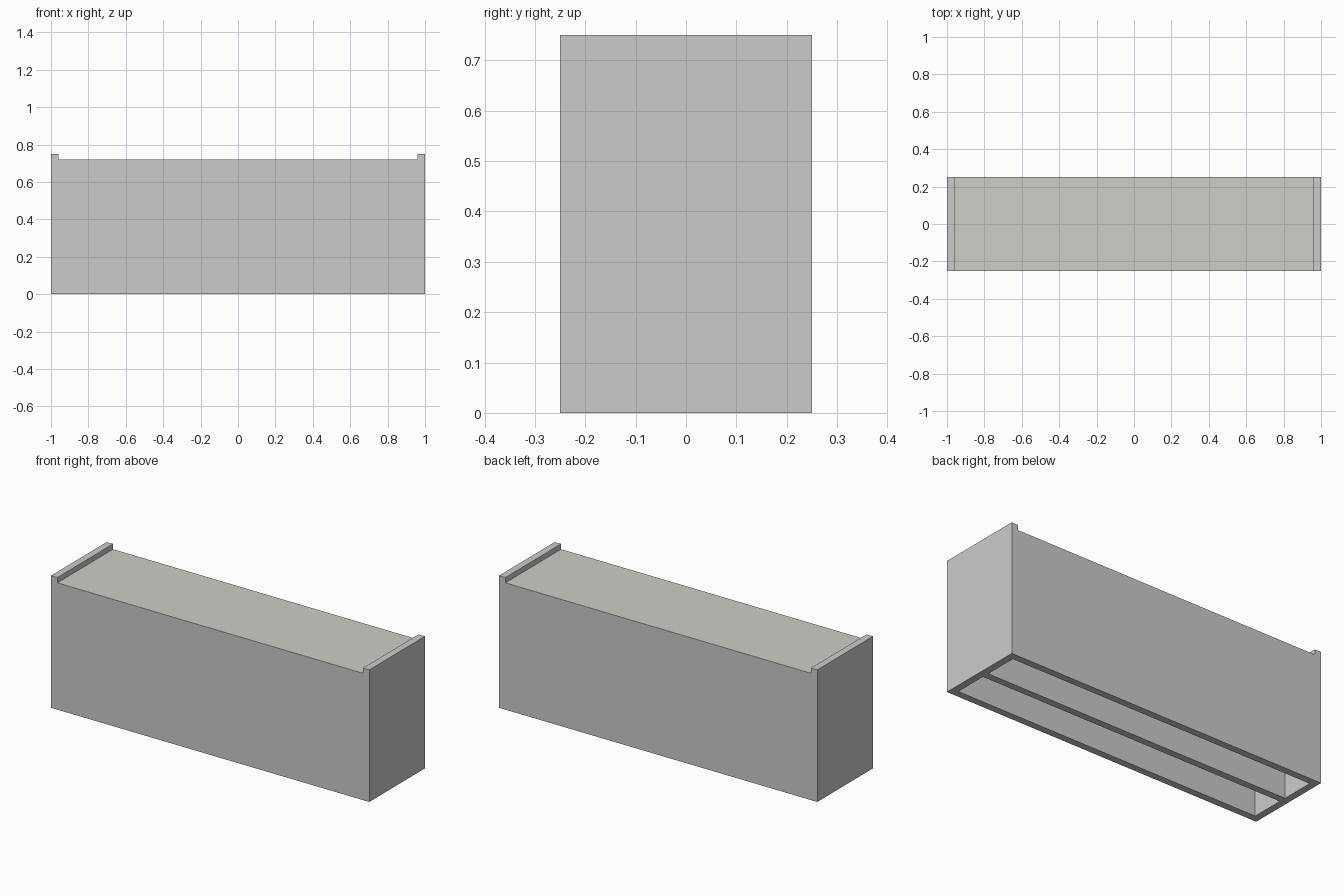
import bpy

if "Cube" in bpy.data.objects:
    bpy.data.objects.remove(bpy.data.objects["Cube"])

T = 0.04                      # board thickness
W, D = 2.0, 0.5               # overall width and depth
H_END, H_TOP = 0.75, 0.72     # end panel height, top surface height


def board(name, x0, x1, y0, y1, z0, z1):
    """Axis-aligned board between the given limits."""
    bpy.ops.mesh.primitive_cube_add(
        size=1, location=((x0 + x1) / 2, (y0 + y1) / 2, (z0 + z1) / 2))
    ob = bpy.context.object
    ob.name = name
    ob.scale = (x1 - x0, y1 - y0, z1 - z0)
    bpy.ops.object.transform_apply(location=False, rotation=False, scale=True)
    return ob


xi = W / 2 - T                # inner face of the end panels

# End panels, standing slightly proud of the top
board("left_end_panel", -W / 2, -xi, -D / 2, D / 2, 0, H_END)
board("right_end_panel", xi, W / 2, -D / 2, D / 2, 0, H_END)

# Long panels: front, central divider, back
for name, y in (("front_panel", -D / 2 + T / 2),
                ("center_divider", 0),
                ("back_panel", D / 2 - T / 2)):
    board(name, -xi, xi, y - T / 2, y + T / 2, 0, H_TOP - T)

# Top board, with a lighter upper surface
top = board("top_board", -xi, xi, -D / 2, D / 2, H_TOP - T, H_TOP)
light = bpy.data.materials.new("light_surface")
light.diffuse_color = (0.62, 0.61, 0.57, 1)
light.use_nodes = True
light.node_tree.nodes["Principled BSDF"].inputs["Base Color"].default_value = light.diffuse_color
top.data.materials.append(None)
top.data.materials.append(light)
for face in top.data.polygons:
    if face.normal.z > 0.5:
        face.material_index = 1
